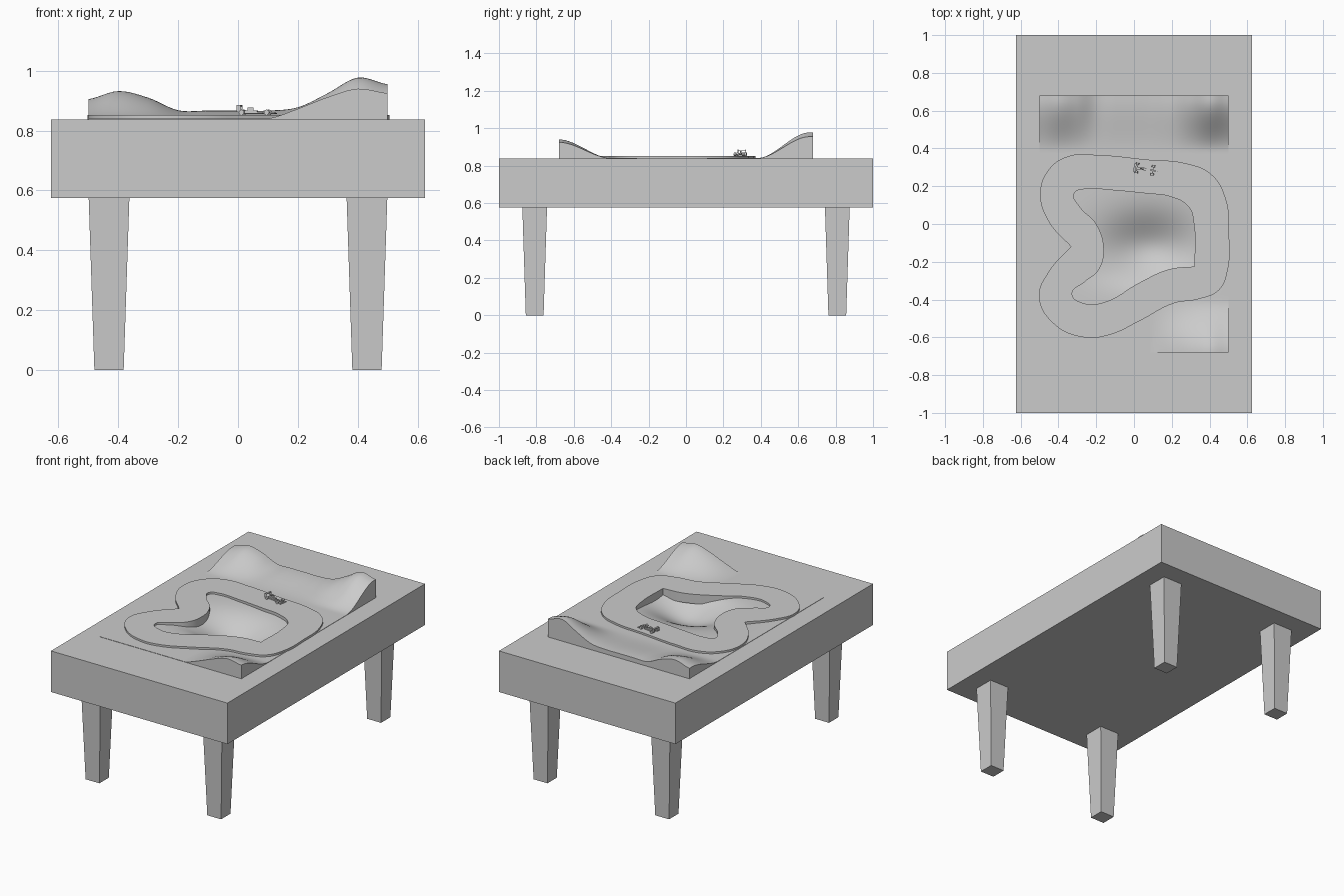
import bpy
import bmesh
from math import exp, floor, pi, radians
from mathutils import Matrix, Vector

cube = bpy.data.objects.get("Cube")
if cube:
    bpy.data.objects.remove(cube, do_unlink=True)

grey = bpy.data.materials.new("plain grey")
grey.use_nodes = True
grey.diffuse_color = (0.6, 0.6, 0.6, 1)
grey.node_tree.nodes["Principled BSDF"].inputs["Base Color"].default_value = (0.6, 0.6, 0.6, 1)

TOP, GROUND, ROAD = 0.838, 0.84, 0.852
HALF_X, HALF_Y = 0.5, 0.68


def finish(name, bm, matrix=Matrix(), smooth=False):
    """Turn a bmesh into a named grey object."""
    bmesh.ops.recalc_face_normals(bm, faces=bm.faces)
    mesh = bpy.data.meshes.new(name)
    bm.to_mesh(mesh)
    bm.free()
    mesh.materials.append(grey)
    obj = bpy.data.objects.new(name, mesh)
    bpy.context.collection.objects.link(obj)
    obj.matrix_world = matrix
    if smooth:
        bpy.ops.object.select_all(action="DESELECT")
        obj.select_set(True)
        bpy.context.view_layer.objects.active = obj
        bpy.ops.object.shade_smooth_by_angle(angle=radians(35))
    return obj


def box(name, centre, size, frame=Matrix(), taper=1.0):
    """Box whose bottom end is scaled by taper."""
    bm = bmesh.new()
    bmesh.ops.create_cube(bm, size=1)
    for v in bm.verts:
        k = taper if v.co.z < 0 else 1
        v.co = Vector((v.co.x * size[0] * k, v.co.y * size[1] * k, v.co.z * size[2]))
    return finish(name, bm, frame @ Matrix.Translation(centre))


# Table top with an opening under the landscape
bm = bmesh.new()
bmesh.ops.create_cube(bm, size=1)
for v in bm.verts:
    v.co = Vector((v.co.x * 1.25, v.co.y * 2, TOP if v.co.z > 0 else 0.575))
bm.normal_update()
lid = max(bm.faces, key=lambda f: f.normal.z)
bmesh.ops.inset_region(bm, faces=[lid], thickness=0.1)
for v in lid.verts:
    v.co.x = 0.49 if v.co.x > 0 else -0.49
    v.co.y = 0.67 if v.co.y > 0 else -0.67
bmesh.ops.delete(bm, geom=[lid], context="FACES_ONLY")
finish("table_top", bm)

# Four tapered legs
for side, sx in (("right", -1), ("left", 1)):
    for end, sy in (("front", -1), ("back", 1)):
        box(f"{end}_{side}_leg", (sx * 0.431, sy * 0.809, 0.288),
            (0.136, 0.132, 0.576), taper=0.72)

# Landscape: ridge heights across x, every tenth of a unit
BACK_RIDGE = [.065, .092, .07, .028, .027, .027, .027, .038, .085, .137, .115]
FRONT_RIDGE = [0, 0, 0, 0, 0, 0, 0, .033, .072, .1, .085]


def ridge(values, x):
    """Smooth spline through evenly spaced heights."""
    t = min(max((x + HALF_X) * 10, 0), 9.999)
    i = floor(t)
    t -= i
    a, b, c, d = (values[min(max(i + k, 0), 10)] for k in (-1, 0, 1, 2))
    return b + t * (c - a + t * (2*a - 5*b + 4*c - d + t * (3*(b - c) + d - a))) / 2


def ease(low, high, value):
    t = min(max((value - low) / (high - low), 0), 1)
    return t * t * (3 - 2 * t)


def height(x, y):
    back = max(ridge(BACK_RIDGE, x), 0) * ease(0.38, 0.66, y)
    front = max(ridge(FRONT_RIDGE, x), 0) * ease(0.4, 0.68, -y)
    pit = 0.11 * exp(-((x - 0.08) / 0.24) ** 2 - ((y + 0.13) / 0.17) ** 2)
    return GROUND + back + front - pit * ease(0.48, 0.3, abs(x)) * ease(0.45, 0.25, abs(y))


bm = bmesh.new()
bmesh.ops.create_grid(bm, x_segments=60, y_segments=80, size=1)
for v in bm.verts:
    x, y = v.co.x * HALF_X, v.co.y * HALF_Y
    v.co = Vector((x, y, height(x, y)))
rim = [e for e in bm.edges if e.is_boundary]
skirt = bmesh.ops.extrude_edge_only(bm, edges=rim)["geom"]
for v in skirt:
    if isinstance(v, bmesh.types.BMVert):
        v.co.z = 0.8
finish("landscape", bm, smooth=True)

# Race track: flat ring between two closed outlines
OUTER = [(-.497, .16), (-.45, .29), (-.344, .36), (-.185, .365), (.08, .34), (.265, .323),
         (.407, .265), (.487, .13), (.503, -.05), (.497, -.24), (.45, -.35), (.344, -.397),
         (.21, -.42), (.03, -.513), (-.13, -.587), (-.265, -.6), (-.423, -.53),
         (-.503, -.386), (-.45, -.25), (-.333, -.12), (-.45, .01)]
INNER = [(-.317, .16), (-.26, .185), (-.13, .18), (.08, .16), (.185, .147), (.29, .09),
         (.317, 0), (.32, -.225), (.185, -.24), (.03, -.31), (-.16, -.415), (-.265, -.42),
         (-.328, -.37), (-.265, -.31), (-.185, -.24), (-.16, -.13), (-.2, 0), (-.29, .095)]
CORNERS = {(-.333, -.12), (.32, -.225)}

curve = bpy.data.curves.new("track", "CURVE")
curve.dimensions = "2D"
curve.fill_mode = "BOTH"
curve.extrude = 0.03
curve.resolution_u = 6
for outline in (OUTER, INNER):
    spline = curve.splines.new("BEZIER")
    spline.bezier_points.add(len(outline) - 1)
    spline.use_cyclic_u = True
    for point, (x, y) in zip(spline.bezier_points, outline):
        point.co = (x, y, 0)
        kind = "VECTOR" if (x, y) in CORNERS else "AUTO"
        point.handle_left_type = point.handle_right_type = kind
curve.materials.append(grey)
track = bpy.data.objects.new("track", curve)
track.location.z = ROAD - curve.extrude
bpy.context.collection.objects.link(track)
bpy.ops.object.select_all(action="DESELECT")
track.select_set(True)
bpy.context.view_layer.objects.active = track
bpy.ops.object.convert(target="MESH")
bpy.ops.object.shade_smooth_by_angle(angle=radians(35))

# Small open-wheel racing car, nose towards +x
car = Matrix.Translation((0.06, 0.29, ROAD)) @ Matrix.Rotation(radians(-9), 4, "Z")
box("car_floor", (-0.01, 0, 0.005), (0.07, 0.026, 0.004), car)
box("car_body", (-0.02, 0, 0.011), (0.05, 0.014, 0.01), car)
box("car_nose", (0.035, 0, 0.008), (0.06, 0.008, 0.006), car)
box("car_air_intake", (-0.018, 0, 0.021), (0.02, 0.006, 0.01), car)
box("car_front_wing", (0.062, 0, 0.005), (0.01, 0.05, 0.003), car)
box("car_rear_wing", (-0.056, 0, 0.03), (0.012, 0.042, 0.004), car)
for side, sy in (("right", -1), ("left", 1)):
    box(f"car_{side}_wing_end", (-0.056, sy * 0.021, 0.022), (0.014, 0.002, 0.022), car)
    for end, x in (("rear", -0.045), ("front", 0.04)):
        bm = bmesh.new()
        bmesh.ops.create_cone(bm, cap_ends=True, segments=16, radius1=0.009,
                              radius2=0.009, depth=0.011)
        spin = Matrix.Translation((x, sy * 0.022, 0.009)) @ Matrix.Rotation(pi / 2, 4, "X")
        finish(f"car_{end}_{side}_wheel", bm, car @ spin, smooth=True)
for end, x in (("rear", -0.045), ("front", 0.04)):
    box(f"car_{end}_axle", (x, 0, 0.009), (0.003, 0.04, 0.003), car)
